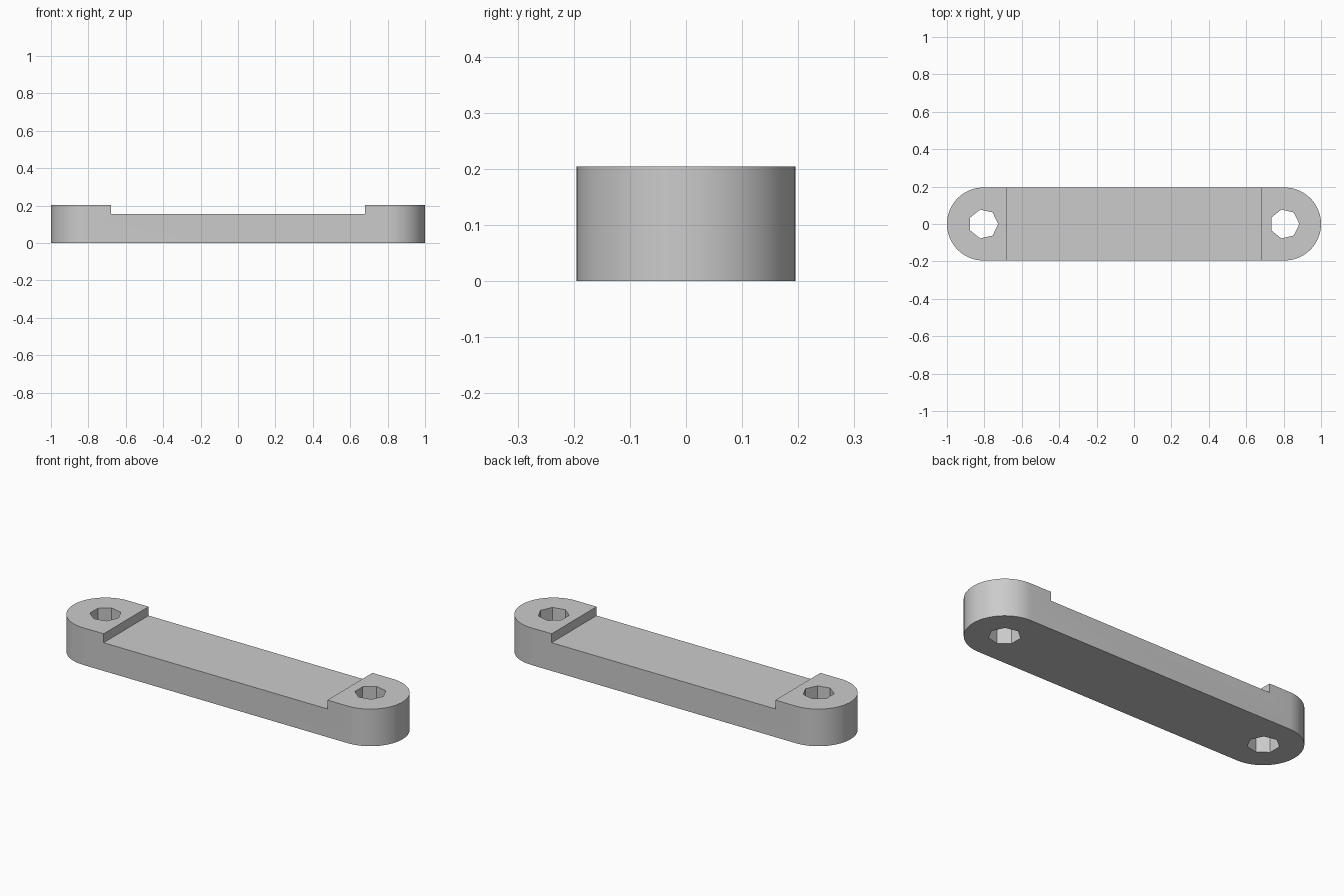
import bpy, bmesh
from math import pi, cos, sin, radians

if "Cube" in bpy.data.objects:
    bpy.data.objects.remove(bpy.data.objects["Cube"])

RADIUS = 0.195        # rounded end
END_X = 1 - RADIUS    # centre of each end and hole
HEIGHT = 0.204
FLOOR = 0.155         # height of the recessed middle
STEP_X = 0.68         # where the raised ends begin
HOLE_RADIUS = 0.079
HOLE_SIDES = 7
ARC_STEPS = 32


def prism(name, outline, low, high):
    """Extrude a counter-clockwise outline from low to high."""
    bm = bmesh.new()
    base = bm.faces.new([bm.verts.new((x, y, low)) for x, y in outline])
    top = bmesh.ops.extrude_face_region(bm, geom=[base])["geom"]
    bmesh.ops.translate(bm, vec=(0, 0, high - low),
                        verts=[v for v in top if isinstance(v, bmesh.types.BMVert)])
    bmesh.ops.recalc_face_normals(bm, faces=bm.faces)
    mesh = bpy.data.meshes.new(name)
    bm.to_mesh(mesh)
    bm.free()
    obj = bpy.data.objects.new(name, mesh)
    bpy.context.collection.objects.link(obj)
    return obj


def arc(cx, radius, start, sweep, steps, closed=True):
    count = steps + 1 if closed else steps
    angles = [start + sweep * i / steps for i in range(count)]
    return [(cx + radius * cos(a), radius * sin(a)) for a in angles]


def cut(target, cutter):
    cutter.hide_render = True
    mod = target.modifiers.new("cut", "BOOLEAN")
    mod.operation = "DIFFERENCE"
    mod.solver = "EXACT"
    mod.object = cutter
    bpy.context.view_layer.objects.active = target
    bpy.ops.object.modifier_apply(modifier=mod.name)
    bpy.data.objects.remove(cutter)


# Bar with two rounded ends
outline = (arc(END_X, RADIUS, -pi / 2, pi, ARC_STEPS)
           + arc(-END_X, RADIUS, pi / 2, pi, ARC_STEPS))
bar = prism("link_bar", outline, 0, HEIGHT)

# Recess across the middle of the top
recess = [(-STEP_X, -0.3), (STEP_X, -0.3), (STEP_X, 0.3), (-STEP_X, 0.3)]
cut(bar, prism("recess_cutter", recess, FLOOR, HEIGHT + 0.1))

# Seven-sided hole through each end
for x in (-END_X, END_X):
    hole = arc(x, HOLE_RADIUS, 0, 2 * pi, HOLE_SIDES, closed=False)
    cut(bar, prism("hole_cutter", hole, -0.1, HEIGHT + 0.1))

# Plain grey finish
grey = bpy.data.materials.new("grey")
grey.use_nodes = True
colour = (0.6, 0.6, 0.6, 1)
grey.diffuse_color = colour
grey.node_tree.nodes["Principled BSDF"].inputs["Base Color"].default_value = colour
bar.data.materials.clear()
bar.data.materials.append(grey)

# Smooth round ends, crisp edges elsewhere
bpy.ops.object.select_all(action="DESELECT")
bar.select_set(True)
bpy.context.view_layer.objects.active = bar
bpy.ops.object.shade_smooth_by_angle(angle=radians(30))
